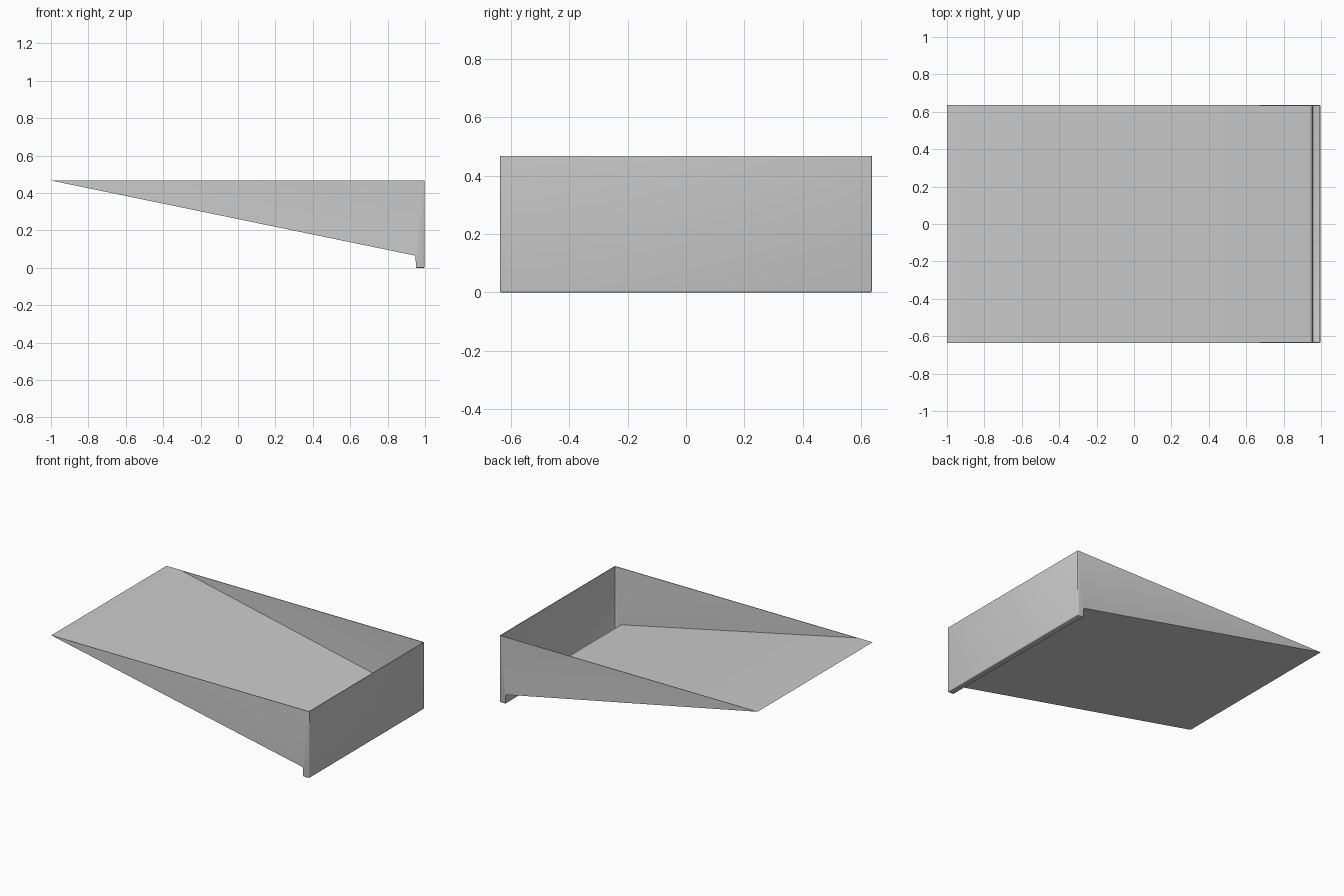
import bpy, bmesh, math

if "Cube" in bpy.data.objects:
    bpy.data.objects.remove(bpy.data.objects["Cube"])

HALF_W, TOP, WALL = 0.637, 0.467, 0.005
SLOPE = 0.4 / 1.94

# Side profile of the tray: sloped floor, filleted step, lip, tall end wall.
# It is drawn past the rim and trimmed later for a clean flat rim.
EXTRA = 0.15
high = TOP + EXTRA * SLOPE
profile = [(-1 - EXTRA, high), (0.935, 0.068)]
profile += [(0.935 + 0.015 * math.sin(a), 0.053 + 0.015 * math.cos(a))
            for a in (math.radians(d) for d in (12, 35, 60, 90))]
profile += [(0.951, 0), (0.997, 0), (0.997, high)]

bm = bmesh.new()
base = bm.faces.new([bm.verts.new((x, -HALF_W, z)) for x, z in profile])
ext = bmesh.ops.extrude_face_region(bm, geom=[base])
bmesh.ops.translate(bm, vec=(0, 2 * HALF_W, 0),
                    verts=[v for v in ext["geom"] if isinstance(v, bmesh.types.BMVert)])
bmesh.ops.recalc_face_normals(bm, faces=bm.faces[:])
lid = [f for f in bm.faces if all(abs(v.co.z - high) < 1e-5 for v in f.verts)]
bmesh.ops.delete(bm, geom=lid, context="FACES")

# Rounded upright corners and lip bottom
edges = []
for e in bm.edges:
    a, b = e.verts[0].co, e.verts[1].co
    upright = abs(a.x - b.x) < 1e-4 and abs(a.z - b.z) > 0.3
    bottom = a.z < 1e-4 and b.z < 1e-4
    if upright or bottom:
        edges.append(e)
bmesh.ops.bevel(bm, geom=edges, offset=0.006, segments=3, profile=0.5, affect="EDGES")

mesh = bpy.data.meshes.new("tray_shell")
bm.to_mesh(mesh)
bm.free()
shell = bpy.data.objects.new("tray_shell", mesh)
bpy.context.collection.objects.link(shell)
bpy.context.view_layer.objects.active = shell
shell.select_set(True)

# Thin walls
mod = shell.modifiers.new("thickness", "SOLIDIFY")
mod.thickness, mod.offset, mod.use_even_offset = WALL, -1, True
bpy.ops.object.modifier_apply(modifier=mod.name)

# Trim and cap the flat rim
bm = bmesh.new()
bm.from_mesh(mesh)
bmesh.ops.bisect_plane(bm, geom=bm.verts[:] + bm.edges[:] + bm.faces[:], dist=1e-6,
                       plane_co=(0, 0, TOP), plane_no=(0, 0, 1), clear_outer=True)
rim = [e for e in bm.edges if e.is_boundary]
bmesh.ops.triangle_fill(bm, edges=rim, use_beauty=True, normal=(0, 0, 1))
bmesh.ops.recalc_face_normals(bm, faces=bm.faces[:])
bm.to_mesh(mesh)
bm.free()
bpy.ops.object.shade_smooth_by_angle(angle=math.radians(30))

# Low pad with rounded corners at the bottom of the channel
bm = bmesh.new()
bmesh.ops.create_cube(bm, size=1)
for v in bm.verts:
    v.co.x = 0.973 + v.co.x * 0.032
    v.co.y *= 0.21
    v.co.z = WALL + v.co.z * 0.004
corners = [e for e in bm.edges if abs(e.verts[0].co.z - e.verts[1].co.z) > 0.001]
bmesh.ops.bevel(bm, geom=corners, offset=0.012, segments=5, profile=0.5, affect="EDGES")
pad_mesh = bpy.data.meshes.new("channel_pad")
bm.to_mesh(pad_mesh)
bm.free()
bpy.context.collection.objects.link(bpy.data.objects.new("channel_pad", pad_mesh))
